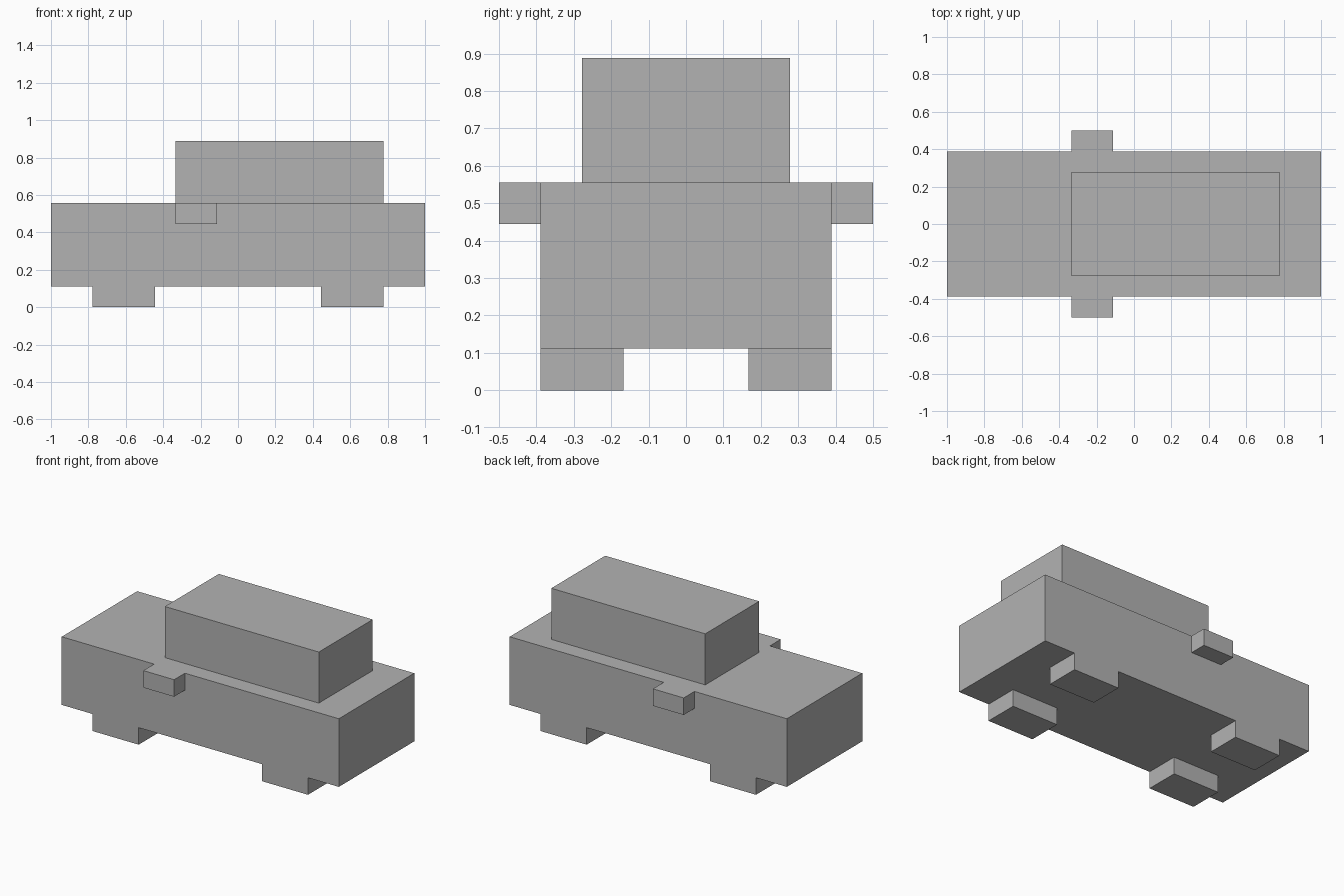
import bpy
from mathutils import Matrix, Vector
import bmesh

default_cube = bpy.data.objects.get("Cube")
if default_cube:
    bpy.data.objects.remove(default_cube, do_unlink=True)

UNIT = 1 / 18  # the whole model sits on this block grid

grey = bpy.data.materials.new("plain grey")
grey.use_nodes = True
colour = (0.45, 0.45, 0.45, 1)
grey.diffuse_color = colour
grey.node_tree.nodes["Principled BSDF"].inputs["Base Color"].default_value = colour


def box(name, low, high):
    """Flat-sided box between two corners given in grid units."""
    low, high = Vector(low) * UNIT, Vector(high) * UNIT
    bm = bmesh.new()
    bmesh.ops.create_cube(bm, size=1, matrix=Matrix.Diagonal((*(high - low), 1)))
    mesh = bpy.data.meshes.new(name)
    bm.to_mesh(mesh)
    bm.free()
    mesh.materials.append(grey)
    obj = bpy.data.objects.new(name, mesh)
    obj.location = (low + high) / 2
    bpy.context.collection.objects.link(obj)
    return obj


# Main body and cabin
box("body", (-18, -7, 2), (18, 7, 10))
box("cabin", (-6, -5, 10), (14, 5, 16))

# Wheels and wing mirrors, repeated on both sides
for side, y_sign in (("near", -1), ("far", 1)):
    inner, outer = sorted((3 * y_sign, 7 * y_sign))
    for end, x in (("front", -14), ("rear", 8)):
        box(f"{end}_wheel_{side}", (x, inner, 0), (x + 6, outer, 2))
    inner, outer = sorted((7 * y_sign, 9 * y_sign))
    box(f"wing_mirror_{side}", (-6, inner, 8), (-2, outer, 10))
